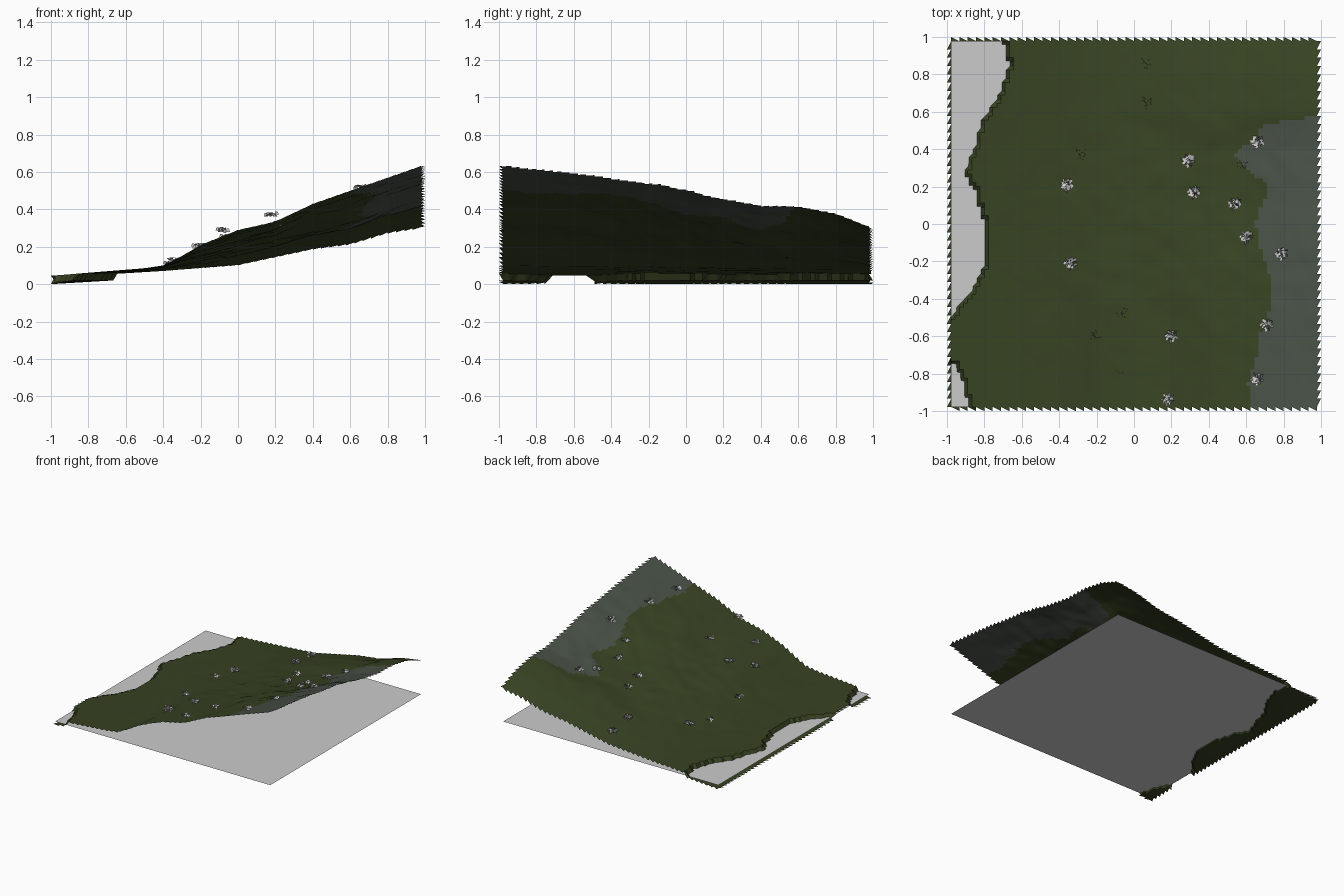
import bpy, bmesh, math, random
from mathutils import Euler, Vector, noise

cube = bpy.data.objects.get("Cube")
if cube:
    bpy.data.objects.remove(cube, do_unlink=True)
random.seed(4)


def material(name, colour):
    mat = bpy.data.materials.new(name)
    mat.use_nodes = True
    mat.diffuse_color = (*colour, 1)
    mat.node_tree.nodes["Principled BSDF"].inputs["Base Color"].default_value = (*colour, 1)
    return mat


grass = material("grass_green", (.038, .055, .016))
scree = material("scree_grey", (.064, .08, .06))
pale = material("pale_grey", (.6, .6, .6))


def make_object(name, bm, materials):
    mesh = bpy.data.meshes.new(name)
    bm.to_mesh(mesh)
    bm.free()
    for mat in materials:
        mesh.materials.append(mat)
    obj = bpy.data.objects.new(name, mesh)
    bpy.context.collection.objects.link(obj)
    return obj


def follow(points, t):
    """Read a value off a line of (position, value) points."""
    if t <= points[0][0]:
        return points[0][1]
    for (a, va), (b, vb) in zip(points, points[1:]):
        if t <= b:
            return va + (vb - va) * (t - a) / (b - a)
    return points[-1][1]


# Ridge profiles along the front and back edges: x, height
front_profile = [(-1, .045), (-.5, .085), (-.4, .1), (-.3, .15), (-.2, .21), (0, .29),
                 (.2, .335), (.4, .43), (.6, .5), (.8, .57), (1, .64)]
back_profile = [(-1, .045), (-.65, .055), (-.4, .07), (0, .1), (.4, .185),
                (.6, .21), (.8, .27), (1, .3)]
# Swell of the high side between those edges: y, height
swell = [(-1, 0), (-.8, .01), (-.6, .025), (0, .04), (.2, .025), (.4, .018),
         (.6, .05), (.8, .045), (1, 0)]
# Shoreline and scree border: y, x
shoreline = [(-1, -.88), (-.85, -.9), (-.75, -.95), (-.7, -1.05), (-.55, -1.05), (-.5, -.98),
             (-.35, -.86), (-.2, -.78), (0, -.79), (.17, -.84), (.28, -.9), (.4, -.85),
             (.55, -.81), (.7, -.71), (.85, -.66), (1, -.7)]
scree_border = [(-1, .64), (-.85, .61), (-.7, .66), (-.6, .66), (-.5, .72), (-.3, .74),
                (-.15, .68), (0, .65), (.2, .72), (.3, .6), (.37, .52), (.45, .64),
                (.53, .7), (.58, 1)]
LEVEL = .027


def height(x, y):
    shore = follow(shoreline, y)
    if x < shore:
        return .02 * max(0, x + 1) / (shore + 1)
    back = (y + 1) / 2
    z = follow(front_profile, x) * (1 - back) + follow(back_profile, x) * back
    z += follow(swell, y) * ((x + 1) / 2) ** 2
    z -= .03 * math.exp(-((x - .62) ** 2 + (y - .08) ** 2) / .07)
    rough = max(0, min(1, x + .9)) * (1 - y * y)
    z += .012 * rough * noise.noise(Vector((x * 4, y * 4, 0)))
    z += .007 * rough * noise.noise(Vector((x * 11, y * 11, 3)))
    return max(z, LEVEL + .004)


# Hillside: a fine grid with a saw-toothed rim
CELLS, HALF = 88, .978
bm = bmesh.new()


def point(x, y):
    return bm.verts.new((x, y, height(x, y)))


steps = [-HALF + 2 * HALF * i / CELLS for i in range(CELLS + 1)]
grid = [[point(x, y) for x in steps] for y in steps]
for j in range(CELLS):
    for i in range(CELLS):
        bm.faces.new((grid[j][i], grid[j][i + 1], grid[j + 1][i + 1], grid[j + 1][i]))

rims = [(grid[0], (0, -1)), ([row[-1] for row in grid], (1, 0)),
        (grid[-1][::-1], (0, 1)), ([row[0] for row in grid][::-1], (-1, 0))]
for rim, (dx, dy) in rims:
    for i in range(0, CELLS, 2):
        a, b, c = rim[i:i + 3]
        tip = point(dx if dx else c.co.x, dy if dy else c.co.y)
        bm.faces.new((a, tip, c, b))

for face in bm.faces:
    centre = face.calc_center_median()
    face.material_index = int(centre.x > follow(scree_border, centre.y))
hillside = make_object("hillside", bm, [grass, scree])
bpy.ops.object.select_all(action='DESELECT')
hillside.select_set(True)
bpy.context.view_layer.objects.active = hillside
bpy.ops.object.shade_smooth_by_angle(angle=math.radians(35))

# Flat sheet under the hill
bm = bmesh.new()
bmesh.ops.create_grid(bm, x_segments=1, y_segments=1, size=HALF)
flat = make_object("flat_sheet", bm, [pale])
flat.location.z = LEVEL


# Small clumps of thin angular flakes, either tumbled or standing on edge
def flake_clump(name, x, y, lift, lean):
    bm = bmesh.new()
    for k in range(18):
        turn = k * 2.4
        reach = .0075 * math.sqrt(k)
        spin = Euler((random.uniform(*lean), 0, turn + random.uniform(-1, 1))).to_matrix()
        middle = Vector((reach * math.cos(turn), reach * math.sin(turn),
                         random.uniform(-.006, .01)))
        wide, tall = random.uniform(.009, .014), random.uniform(.006, .01)
        corners = [(-wide, -tall, 0), (wide, -tall, 0), (wide * .5, tall, 0), (-wide * .7, tall, 0)]
        bm.faces.new([bm.verts.new(middle + spin @ Vector(c)) for c in corners])
    obj = make_object(name, bm, [pale])
    obj.location = (x, y, height(x, y) + lift)


LOW, HIGH = .018, .045
tumbled = [(-.36, .21, LOW), (.29, .34, LOW), (.32, .17, LOW), (.54, .11, LOW),
           (.6, -.07, LOW), (.79, -.16, LOW), (.71, -.54, LOW), (.2, -.6, LOW),
           (.18, -.94, HIGH), (.66, -.83, LOW), (.66, .44, LOW), (-.34, -.21, LOW)]
standing = [(-.06, -.48, LOW), (-.08, -.79, HIGH), (-.21, -.6, LOW), (-.29, .37, LOW),
            (.07, .65, LOW), (.06, .86, LOW), (.58, .32, LOW)]
for n, spot in enumerate(tumbled, 1):
    flake_clump(f"tumbled_clump_{n}", *spot, (.2, 1.3))
for n, spot in enumerate(standing, 1):
    flake_clump(f"standing_clump_{n}", *spot, (1.5, 1.6))
